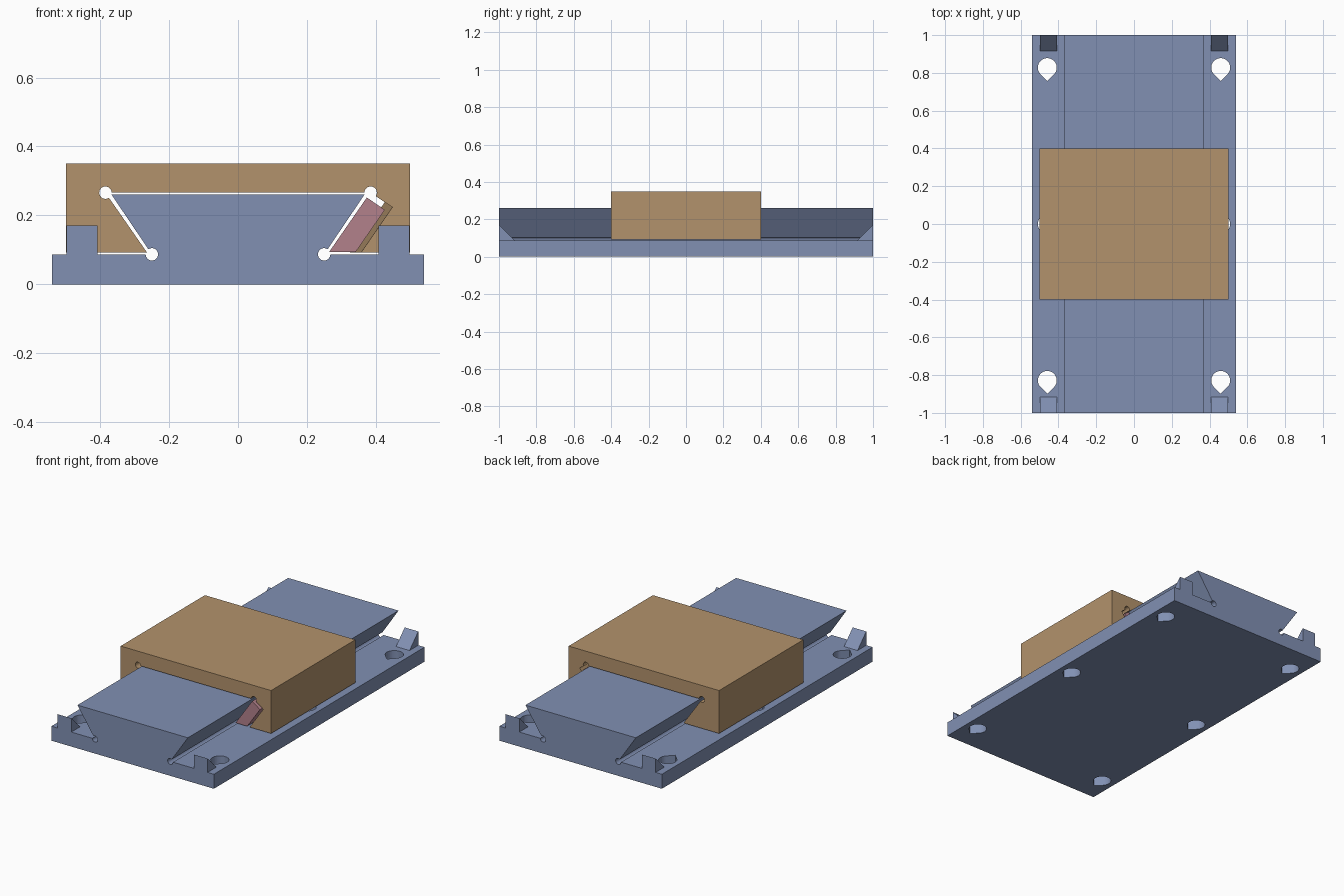
import bpy, bmesh
from math import sin, cos, radians, pi

if "Cube" in bpy.data.objects:
    bpy.data.objects.remove(bpy.data.objects["Cube"])

SX, SZ = 0.568, 0.823          # direction of the dovetail flank
R = 0.018                      # radius of the corner reliefs


def material(name, rgb):
    m = bpy.data.materials.new(name)
    m.diffuse_color = (*rgb, 1)
    m.use_nodes = True
    m.node_tree.nodes["Principled BSDF"].inputs["Base Color"].default_value = m.diffuse_color
    return m


BLUE = material("blue", (0.22, 0.28, 0.45))
TAN = material("tan", (0.45, 0.29, 0.15))
PINK = material("pink", (0.45, 0.22, 0.26))


def arc(cx, cz, r, a0, a1, n=20):
    return [(cx + r * cos(radians(a0 + (a1 - a0) * i / n)),
             cz + r * sin(radians(a0 + (a1 - a0) * i / n))) for i in range(n + 1)]


def loft(name, ring_a, ring_b, mat=None):
    """Solid between two rings of 3D points."""
    bm = bmesh.new()
    a = [bm.verts.new(p) for p in ring_a]
    b = [bm.verts.new(p) for p in ring_b]
    bm.faces.new(a)
    bm.faces.new(b)
    for i in range(len(a)):
        j = (i + 1) % len(a)
        bm.faces.new((a[i], a[j], b[j], b[i]))
    bmesh.ops.recalc_face_normals(bm, faces=bm.faces)
    me = bpy.data.meshes.new(name)
    bm.to_mesh(me)
    bm.free()
    ob = bpy.data.objects.new(name, me)
    bpy.context.collection.objects.link(ob)
    if mat:
        me.materials.append(mat)
    return ob


def along_y(prof_front, prof_back, y, name, mat):
    return loft(name, [(x, -y, z) for x, z in prof_front],
                [(x, y, z) for x, z in prof_back], mat)


def boolean(target, tool, op):
    mod = target.modifiers.new(op, 'BOOLEAN')
    mod.operation = op
    mod.solver = 'EXACT'
    mod.object = tool
    bpy.context.view_layer.objects.active = target
    bpy.ops.object.modifier_apply(modifier=mod.name)
    bpy.data.objects.remove(tool)


# Base rail: plate with dovetail and undercut reliefs
half = [(0.367, 0.26)] + arc(0.25, 0.087, R, 55.4, -cos(0) * 187 + 7 - 180)[::1]
half = [(0.367, 0.26)] + arc(0.25, 0.087, R, 55.4, 360) + [(0.54, 0.087), (0.54, 0)]
base_prof = half + [(-x, z) for x, z in reversed(half)]
base = along_y(base_prof, base_prof, 1.0, "base_rail", BLUE)

# Wedge end stops at the four corners
for sx in (-1, 1):
    for sy in (-1, 1):
        tri = [(sy, 0.05), (sy, 0.17), (sy * 0.917, 0.087), (sy * 0.917, 0.05)]
        stop = loft("end_stop", [(sx * 0.408, y, z) for y, z in tri],
                    [(sx * 0.498, y, z) for y, z in tri], BLUE)
        boolean(base, stop, 'UNION')

# Six teardrop mounting holes
for sx in (-1, 1):
    for y in (-0.828, 0, 0.828):
        drop = arc(sx * 0.459, y, 0.05, -45, 225, 28) + [(sx * 0.459, y - 0.0707)]
        hole = loft("hole_cutter", [(px, py, -0.1) for px, py in drop],
                    [(px, py, 0.14) for px, py in drop], BLUE)
        boolean(base, hole, 'DIFFERENCE')


# Carriage: block with dovetail cavity and a tapered gib slot on the right
def carriage_profile(d):
    top, low = 0.35, 0.092
    ox, oz = 0.385 + SZ * d, 0.267 - SX * d
    return ([(-0.5, low), (-0.5, top), (0.5, top), (0.5, low),
             (ox - (oz - low) * SX / SZ, low), (ox, oz)]
            + arc(0.385, 0.266, R, -34.6, 180)
            + arc(-0.385, 0.266, R, 0, 304.6)
            + [(-0.264, low)])


along_y(carriage_profile(0.0765), carriage_profile(0.05), 0.4, "carriage", TAN)


# Gib: tapered wedge strip between the dovetail and the slot wall
def gib_profile(t):
    return [(0.264, 0.093), (0.374, 0.252),
            (0.374 + SZ * t, 0.252 - SX * t), (0.264 + t / SZ, 0.093)]


along_y(gib_profile(0.0635), gib_profile(0.037), 0.4, "tapered_gib", PINK)
